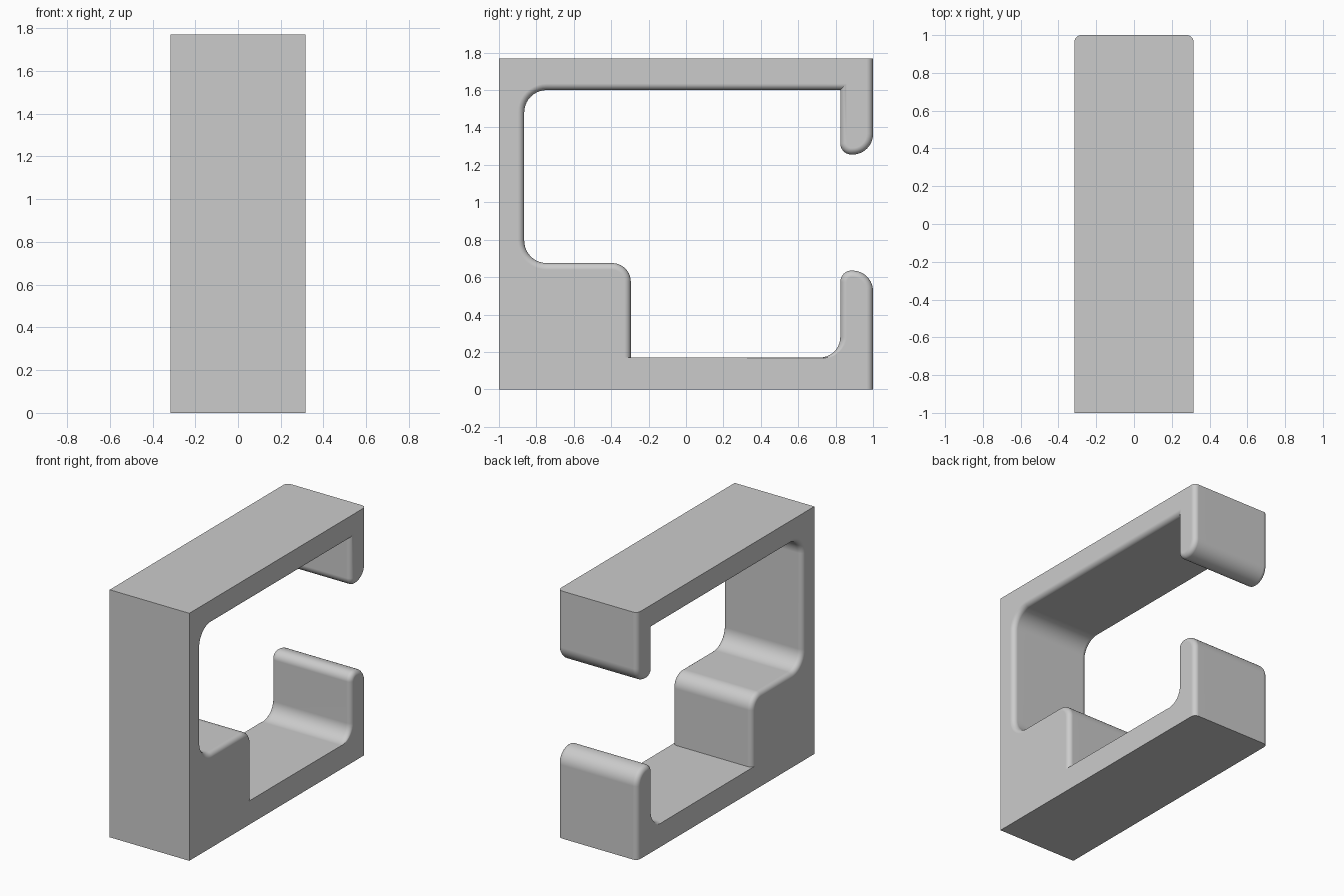
import bpy, bmesh
from math import sin, cos, pi
from mathutils import Vector

cube = bpy.data.objects.get("Cube")
if cube:
    bpy.data.objects.remove(cube, do_unlink=True)

HALF_WIDTH = 0.315
EDGE_R = 0.035     # radius of the rounded side edges
ARC_STEPS = 10
EDGE_STEPS = 6

# Side profile corners: y, z, corner radius, is the side edge leaving it rounded
corners = [
    (-1, 0, 0, 0), (1, 0, 0, 1),                               # base
    (1, 0.635, 0.11, 1), (0.825, 0.635, 0.06, 1),              # lower hook
    (0.825, 0.17, 0.11, 0), (-0.295, 0.17, 0, 1),              # channel floor
    (-0.295, 0.675, 0.1, 1), (-0.865, 0.675, 0.12, 1),         # step
    (-0.865, 1.6, 0.12, 1), (0.825, 1.6, 0, 1),                # under the top arm
    (0.825, 1.255, 0.06, 1), (1, 1.255, 0.11, 1),              # upper hook
    (1, 1.77, 0, 0), (-1, 1.77, 0, 0),                         # top
]


def rounded_profile():
    """Profile points, and how strongly the edge leaving each is rounded."""
    points, weights = [], []
    for i, (y, z, r, leaving) in enumerate(corners):
        p = Vector((y, z))
        before, after = corners[i - 1], corners[(i + 1) % len(corners)]
        if not r:
            points.append(p)
            weights.append(leaving)
            continue
        u = (Vector(before[:2]) - p).normalized()
        v = (Vector(after[:2]) - p).normalized()
        centre = p + r * (u + v)
        for k in range(ARC_STEPS + 1):
            t = k / ARC_STEPS
            a = t * pi / 2
            points.append(centre - r * (v * cos(a) + u * sin(a)))
            weights.append(before[3] + (leaving - before[3]) * t)
    return points, weights


def inset_directions(points, weights):
    """Move of each point into the material for a unit edge inset."""
    n = len(points)
    normals = []
    for i in range(n):
        d = (points[(i + 1) % n] - points[i]).normalized()
        normals.append(Vector((-d.y, d.x)))
    moves = []
    for i in range(n):
        n1, n2, a, b = normals[i - 1], normals[i], weights[i - 1], weights[i]
        c = n1.x * n2.y - n1.y * n2.x
        if abs(c) > 0.5:
            moves.append(Vector(((a * n2.y - b * n1.y) / c, (b * n1.x - a * n2.x) / c)))
        else:
            moves.append((n1 + n2).normalized() * (a + b) / 2)
    return moves


# Loft the profile across the width, with insets at both sides
points, weights = rounded_profile()
moves = inset_directions(points, weights)
half = []
for k in range(EDGE_STEPS + 1):
    a = k / EDGE_STEPS * pi / 2
    half.append((HALF_WIDTH - EDGE_R * (1 - sin(a)), EDGE_R * (1 - cos(a))))
sections = [(-x, inset) for x, inset in reversed(half)] + half

bm = bmesh.new()
rings = []
for x, inset in sections:
    ring = []
    for p, m in zip(points, moves):
        q = p + m * inset
        ring.append(bm.verts.new((x, q.x, q.y)))
    rings.append(ring)
n = len(points)
for r1, r2 in zip(rings, rings[1:]):
    for i in range(n):
        j = (i + 1) % n
        bm.faces.new((r1[i], r1[j], r2[j], r2[i]))
bm.faces.new(rings[0])
bm.faces.new(rings[-1])
bmesh.ops.recalc_face_normals(bm, faces=bm.faces)
mesh = bpy.data.meshes.new("clip_bracket")
bm.to_mesh(mesh)
bm.free()

bracket = bpy.data.objects.new("clip_bracket", mesh)
bpy.context.collection.objects.link(bracket)

# Plain grey
grey = bpy.data.materials.new("light_grey")
grey.use_nodes = True
colour = (0.6, 0.6, 0.6, 1)
grey.diffuse_color = colour
grey.node_tree.nodes["Principled BSDF"].inputs["Base Color"].default_value = colour
mesh.materials.append(grey)

# Smooth fillets, flat large faces
bpy.ops.object.select_all(action="DESELECT")
bracket.select_set(True)
bpy.context.view_layer.objects.active = bracket
bpy.ops.object.shade_smooth_by_angle(angle=pi / 6)
weighted = bracket.modifiers.new("flat_face_normals", "WEIGHTED_NORMAL")
weighted.keep_sharp = True
